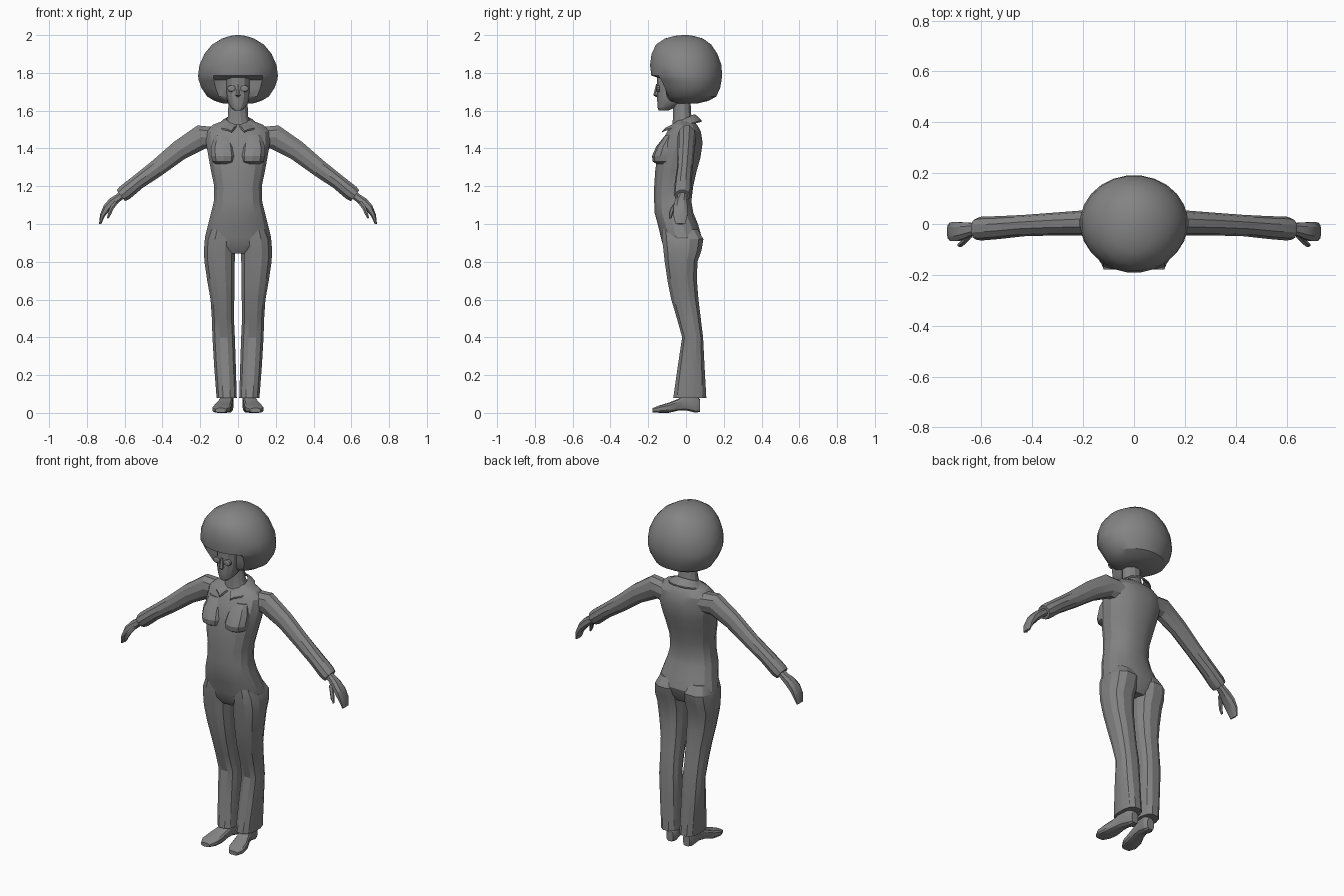
import bpy, bmesh, math
from mathutils import Vector

grey = bpy.data.materials.new("plain grey")
grey.diffuse_color = (0.23, 0.23, 0.23, 1)


def finish(name, bm, mirror=False, angle=22):
    bmesh.ops.recalc_face_normals(bm, faces=bm.faces)
    me = bpy.data.meshes.new(name)
    bm.to_mesh(me)
    bm.free()
    me.materials.append(grey)
    ob = bpy.data.objects.new(name, me)
    bpy.context.collection.objects.link(ob)
    if mirror:
        ob.modifiers.new("mirror", 'MIRROR').use_mirror_merge = False
    bpy.ops.object.select_all(action='DESELECT')
    ob.select_set(True)
    bpy.context.view_layer.objects.active = ob
    bpy.ops.object.shade_smooth_by_angle(angle=math.radians(angle))
    return ob


def loft(name, rings, seg=12, power=1.0, mirror=False, angle=22, shape=None):
    """Skin rings given as (centre, half axis u, half axis v)."""
    bm = bmesh.new()
    loops = []
    for c, u, v in rings:
        loop = []
        for i in range(seg):
            a = 2 * math.pi * (i + 0.5) / seg
            ca, sa = math.cos(a), math.sin(a)
            p = (Vector(c) + Vector(u) * math.copysign(abs(ca) ** power, ca)
                 + Vector(v) * math.copysign(abs(sa) ** power, sa))
            loop.append(bm.verts.new(shape(p) if shape else p))
        loops.append(loop)
    for a, b in zip(loops, loops[1:]):
        for i in range(seg):
            j = (i + 1) % seg
            bm.faces.new((a[i], a[j], b[j], b[i]))
    bm.faces.new(loops[0])
    bm.faces.new(loops[-1])
    return finish(name, bm, mirror, angle)


def level(z, x0, x1, y0, y1):
    return ((x0 + x1) / 2, (y0 + y1) / 2, z), ((x1 - x0) / 2, 0, 0), (0, (y1 - y0) / 2, 0)


def body(rows):
    return [level(z, -w, w, y0, y1) for z, w, y0, y1 in rows]


def limb(rows):
    """Rings square to a path in the xz plane: x, y, z, half thickness, half depth."""
    out = []
    for i, (x, y, z, w, d) in enumerate(rows):
        p, q = rows[max(i - 1, 0)], rows[min(i + 1, len(rows) - 1)]
        n = Vector((p[2] - q[2], 0, q[0] - p[0])).normalized()
        out.append(((x, y, z), n * w, (0, d, 0)))
    return out


# torso from crotch to shoulders
loft("torso", body([
    (0.845, 0.10, -0.10, 0.05), (0.88, 0.165, -0.122, 0.07), (0.93, 0.178, -0.135, 0.085),
    (1.00, 0.16, -0.152, 0.065), (1.06, 0.145, -0.168, 0.04), (1.12, 0.13, -0.17, 0.03),
    (1.20, 0.128, -0.17, 0.04), (1.28, 0.145, -0.165, 0.058), (1.35, 0.158, -0.155, 0.078),
    (1.43, 0.172, -0.135, 0.09), (1.49, 0.168, -0.10, 0.08), (1.525, 0.135, -0.075, 0.06),
    (1.55, 0.07, -0.05, 0.035)]), seg=16, power=0.85)

# bust with a flat underside
loft("bust", [level(1.318, 0.03, 0.12, -0.155, -0.05), level(1.33, 0.012, 0.138, -0.176, -0.04),
              level(1.36, 0.008, 0.145, -0.18, -0.04), level(1.41, 0.015, 0.145, -0.158, -0.04),
              level(1.47, 0.03, 0.125, -0.11, -0.04)], seg=10, power=0.85, mirror=True)

# flared trousers
loft("trouser_leg", [
    level(0.97, 0.02, 0.155, -0.13, 0.065), level(0.92, 0.008, 0.178, -0.13, 0.095),
    level(0.86, 0.012, 0.183, -0.122, 0.085), level(0.80, 0.015, 0.18, -0.115, 0.063),
    level(0.70, 0.016, 0.165, -0.10, 0.06), level(0.60, 0.018, 0.147, -0.08, 0.068),
    level(0.50, 0.02, 0.14, -0.05, 0.08), level(0.40, 0.015, 0.137, -0.022, 0.092),
    level(0.25, 0.01, 0.128, -0.045, 0.10), level(0.08, 0.005, 0.115, -0.07, 0.11)],
    seg=12, power=0.8, mirror=True)

# shoes, toes turned a little outwards
loft("shoe", [((x, y, (a + b) / 2), (w, 0, 0), (0, 0, (b - a) / 2)) for y, x, w, a, b in [
    (0.075, 0.055, 0.022, 0.005, 0.07), (0.05, 0.056, 0.033, 0, 0.11),
    (0.0, 0.06, 0.034, 0.012, 0.11), (-0.04, 0.068, 0.038, 0.012, 0.075),
    (-0.09, 0.08, 0.047, 0, 0.055), (-0.14, 0.088, 0.048, 0, 0.04),
    (-0.178, 0.092, 0.028, 0.002, 0.025)]], seg=12, power=0.6, mirror=True)

# sleeves, hands and thumbs
loft("sleeve", limb([
    (0.11, 0.01, 1.455, 0.06, 0.055), (0.195, 0.004, 1.46, 0.068, 0.05),
    (0.31, 0.0, 1.39, 0.056, 0.045), (0.43, -0.006, 1.295, 0.048, 0.042),
    (0.53, -0.014, 1.222, 0.042, 0.045), (0.60, -0.018, 1.165, 0.044, 0.047),
    (0.62, -0.02, 1.15, 0.038, 0.042)]), seg=10, mirror=True)
loft("hand", limb([
    (0.60, -0.02, 1.165, 0.024, 0.026), (0.635, -0.02, 1.138, 0.022, 0.026),
    (0.665, -0.026, 1.115, 0.026, 0.034), (0.695, -0.03, 1.085, 0.022, 0.04),
    (0.718, -0.03, 1.045, 0.014, 0.039), (0.730, -0.03, 1.0, 0.006, 0.028)]),
    seg=8, power=0.8, mirror=True)
loft("thumb", limb([
    (0.645, -0.045, 1.115, 0.012, 0.014), (0.668, -0.068, 1.085, 0.012, 0.014),
    (0.680, -0.08, 1.055, 0.01, 0.011), (0.69, -0.083, 1.03, 0.005, 0.006)]),
    seg=6, mirror=True)

# neck and head
loft("neck", body([(1.52, 0.075, -0.075, 0.045), (1.57, 0.055, -0.07, 0.03),
                   (1.66, 0.052, -0.07, 0.025)]), seg=12)
loft("head", body([
    (1.602, 0.022, -0.145, -0.09), (1.615, 0.038, -0.15, -0.06), (1.645, 0.055, -0.152, -0.01),
    (1.68, 0.064, -0.155, 0.03), (1.72, 0.069, -0.152, 0.05), (1.80, 0.07, -0.155, 0.06)]),
    seg=14, power=0.85)
loft("nose", body([(1.672, 0.006, -0.158, -0.14), (1.682, 0.015, -0.173, -0.14),
                   (1.71, 0.010, -0.166, -0.14), (1.74, 0.006, -0.158, -0.14)]), seg=6)
loft("eye", [((0.034, -0.14, 1.717), (0.022, 0, 0), (0, 0, 0.018)),
             ((0.034, -0.154, 1.717), (0.021, 0, 0), (0, 0, 0.017)),
             ((0.034, -0.158, 1.717), (0.012, 0, 0), (0, 0, 0.009))], seg=12, mirror=True)


# rounded hair with an opening for the face under the fringe
def face_opening(p):
    if abs(p.x) < 0.082 and p.y < -0.03 and p.z < 1.775:
        p.y = max(p.y, -0.10)
    return p


loft("hair", body([
    (1.638, 0.08, -0.05, 0.06), (1.652, 0.125, -0.095, 0.12), (1.675, 0.165, -0.122, 0.162),
    (1.72, 0.195, -0.145, 0.182), (1.762, 0.21, -0.168, 0.19), (1.785, 0.213, -0.185, 0.192),
    (1.84, 0.206, -0.192, 0.19), (1.90, 0.18, -0.184, 0.168), (1.95, 0.138, -0.16, 0.135),
    (1.982, 0.085, -0.112, 0.09), (1.996, 0.04, -0.06, 0.04), (2.0, 0.012, -0.02, 0.01)]),
    seg=24, angle=30, shape=face_opening)

# shirt collar, open at the front
collar = []
for i in range(9):
    t = math.radians(6 + 174 * i / 8)
    s, c = math.sin(t), math.cos(t)
    inner = Vector((0.06 * s, -0.02 - 0.062 * c, 1.55 - 0.03 * c))
    outer = Vector((0.112 * s, -0.02 - 0.105 * c, 1.517 - 0.025 * c))
    if i == 0:
        outer += Vector((0.025, -0.005, -0.006))
    collar.append(((inner + outer) / 2, (outer - inner) / 2, (0, 0, 0.008)))
loft("collar", collar, seg=6, mirror=True)
